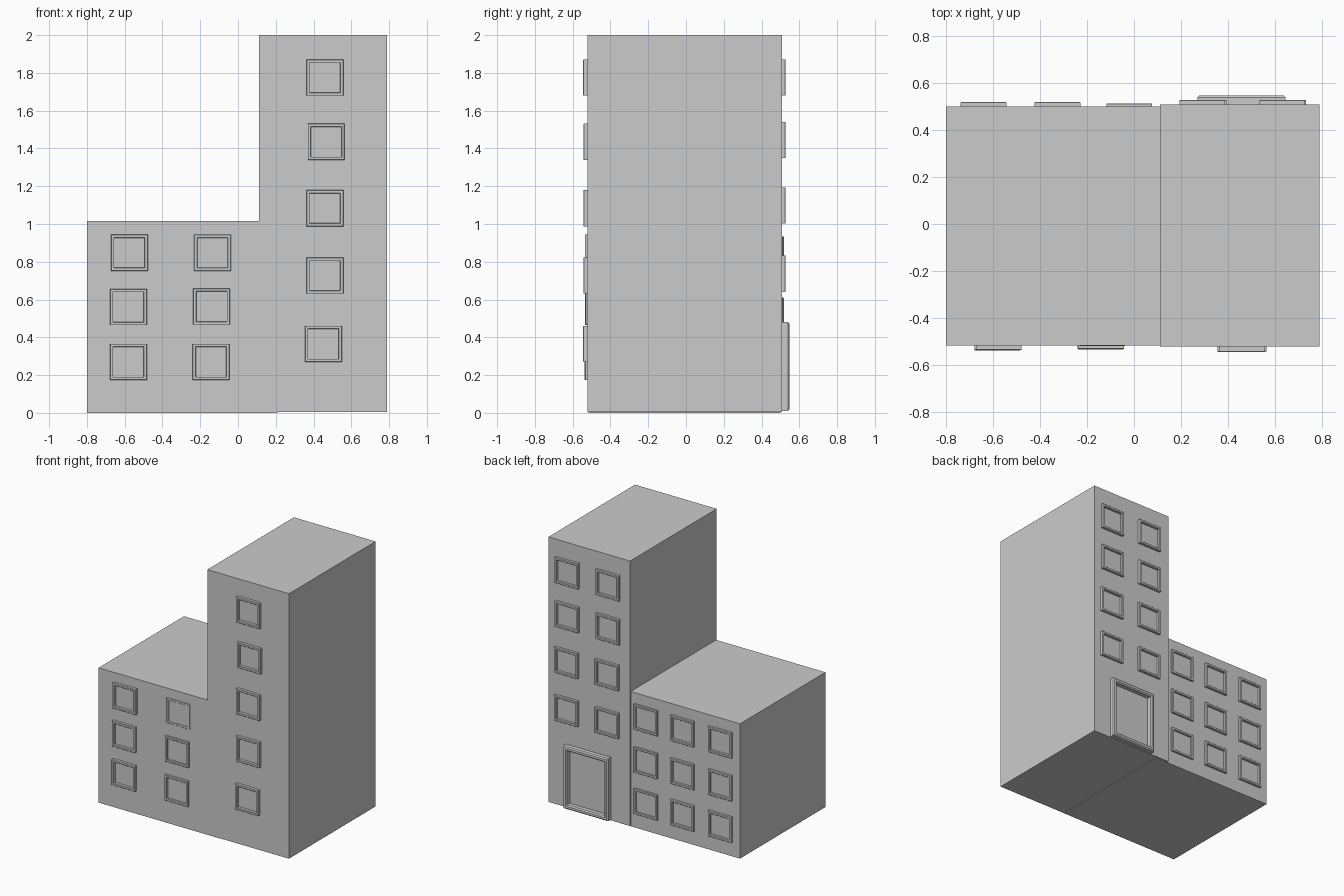
import bpy, bmesh

if "Cube" in bpy.data.objects:
    bpy.data.objects.remove(bpy.data.objects["Cube"])

def finish(name, bm):
    bmesh.ops.recalc_face_normals(bm, faces=bm.faces[:])
    me = bpy.data.meshes.new(name)
    bm.to_mesh(me)
    bm.free()
    ob = bpy.data.objects.new(name, me)
    bpy.context.collection.objects.link(ob)
    return ob

def block(name, lo, hi):
    bm = bmesh.new()
    bmesh.ops.create_cube(bm, size=1)
    for v in bm.verts:
        v.co = [(a + b) / 2 + c * (b - a) for a, b, c in zip(lo, hi, v.co)]
    return finish(name, bm)

def frame(name, x, z, w, h, y_wall, y_face, bar, chamfer):
    """Rectangular moulding: a small chamfered section swept round four corners."""
    y_edge = y_face - chamfer if y_face > 0 else y_face + chamfer
    section = [(0, y_wall), (0, y_edge), (chamfer, y_face),
               (bar - chamfer, y_face), (bar, y_edge), (bar, y_wall)]
    bm = bmesh.new()
    rings = [[bm.verts.new((x + sx * (w / 2 - i), y, z + sz * (h / 2 - i)))
              for sx, sz in ((-1, -1), (1, -1), (1, 1), (-1, 1))]
             for i, y in section]
    n = len(rings)
    for k in range(n):
        a, b = rings[k], rings[(k + 1) % n]
        for j in range(4):
            m = (j + 1) % 4
            bm.faces.new((a[j], a[m], b[m], b[j]))
    return finish(name, bm)

# main volumes; the low wing runs a little way under the tower
block("tower", (0.11, -0.522, 0.005), (0.79, 0.508, 2.0))
block("low_wing", (-0.80, -0.516, 0.0), (0.21, 0.50, 1.015))

def windows(prefix, y_wall, spots):
    for i, (x, z, y_face) in enumerate(spots):
        inner = y_wall * 0.98
        frame(f"{prefix}_{i + 1}", x, z, 0.195, 0.192, inner, y_face, 0.017, 0.002)

# front windows, slightly irregular
windows("tower_front_window", -0.522,
        [(0.46, 1.775, -0.544), (0.467, 1.435, -0.543), (0.46, 1.083, -0.543),
         (0.46, 0.727, -0.543), (0.452, 0.365, -0.544)])
windows("wing_front_window", -0.516,
        [(-0.575, 0.848, -0.536), (-0.58, 0.56, -0.536), (-0.58, 0.27, -0.537),
         (-0.135, 0.848, -0.518), (-0.14, 0.563, -0.532), (-0.143, 0.27, -0.533)])

# back windows
windows("tower_back_window", 0.508,
        [(x + dx, z, 0.527) for x in (0.63, 0.29)
         for z, dx in ((1.775, 0), (1.445, 0), (1.098, 0.005), (0.737, 0.005))])
windows("wing_back_window", 0.50,
        [(x, z + dz, y) for x, dz, y in ((-0.64, 0, 0.518), (-0.325, 0, 0.518), (-0.02, 0, 0.513))
         for z in (0.838, 0.515, 0.203)])

# back entrance surround
frame("door_surround", 0.457, 0.245, 0.375, 0.47, 0.49, 0.547, 0.032, 0.008)
